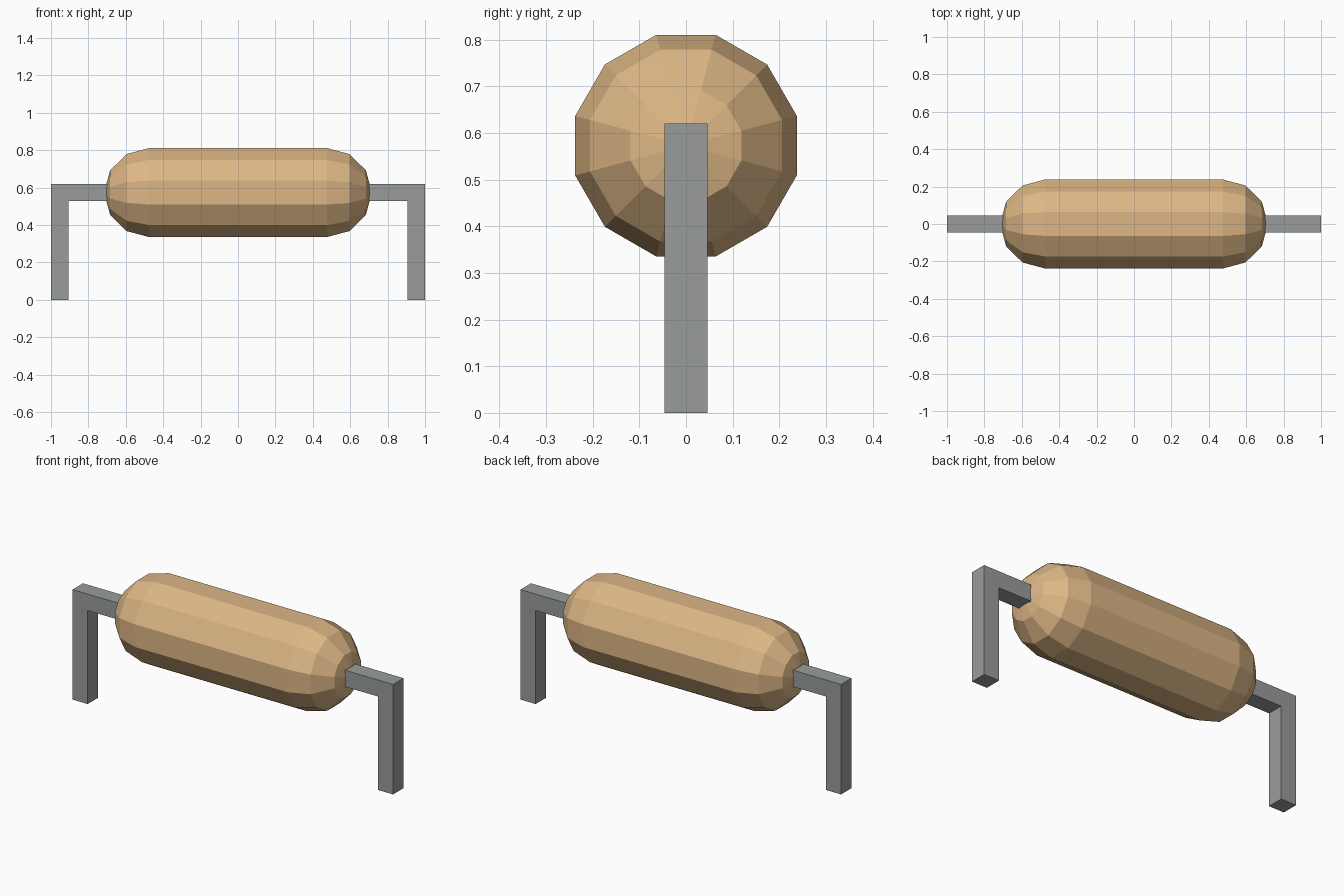
import bpy, bmesh, math

if "Cube" in bpy.data.objects:
    bpy.data.objects.remove(bpy.data.objects["Cube"])

AXIS_Z = 0.573   # height of the body's axis
SIDES = 12
R = 0.246        # corner radius of the 12-sided body
CAP_X = 0.476    # where the rounded ends begin
CAP_LEN = 0.24


def material(name, rgb):
    m = bpy.data.materials.new(name)
    m.diffuse_color = (*rgb, 1)
    m.use_nodes = True
    m.node_tree.nodes["Principled BSDF"].inputs["Base Color"].default_value = m.diffuse_color
    return m


def make_object(name, bm, mat):
    bmesh.ops.recalc_face_normals(bm, faces=bm.faces)
    me = bpy.data.meshes.new(name)
    bm.to_mesh(me)
    bm.free()
    me.materials.append(mat)
    ob = bpy.data.objects.new(name, me)
    bpy.context.collection.objects.link(ob)
    return ob


tan = material("tan ceramic", (0.72, 0.47, 0.235))
grey = material("grey metal", (0.32, 0.335, 0.335))

# Body: a faceted capsule lying along x
profile = []
for side in (-1, 1):
    half = [(side * (CAP_X + CAP_LEN * math.sin(math.radians(a))),
             R * math.cos(math.radians(a))) for a in (0, 30, 60)]
    profile += half[::-1] if side < 0 else half

bm = bmesh.new()
rings = []
for x, r in profile:
    angles = [2 * math.pi * (i + 0.5) / SIDES for i in range(SIDES)]
    rings.append([bm.verts.new((x, r * math.cos(a), AXIS_Z + r * math.sin(a)))
                  for a in angles])
for a, b in zip(rings, rings[1:]):
    for i in range(SIDES):
        j = (i + 1) % SIDES
        bm.faces.new((a[i], a[j], b[j], b[i]))
for ring, side in ((rings[0], -1), (rings[-1], 1)):
    pole = bm.verts.new((side * (CAP_X + CAP_LEN), 0, AXIS_Z))
    for i in range(SIDES):
        bm.faces.new((ring[i], ring[(i + 1) % SIDES], pole))
make_object("body", bm, tan)

# Leads: an L-shaped profile extruded across y, one at each end
L_SHAPE = [(0.66, 0.527), (0.905, 0.527), (0.905, 0), (1, 0), (1, 0.62), (0.66, 0.62)]
HALF_WIDTH = 0.0465
for name, side in (("left_lead", -1), ("right_lead", 1)):
    bm = bmesh.new()
    face = bm.faces.new([bm.verts.new((side * x, -HALF_WIDTH, z)) for x, z in L_SHAPE])
    ext = bmesh.ops.extrude_face_region(bm, geom=[face], use_keep_orig=True)
    moved = [g for g in ext["geom"] if isinstance(g, bmesh.types.BMVert)]
    bmesh.ops.translate(bm, verts=moved, vec=(0, 2 * HALF_WIDTH, 0))
    make_object(name, bm, grey)
